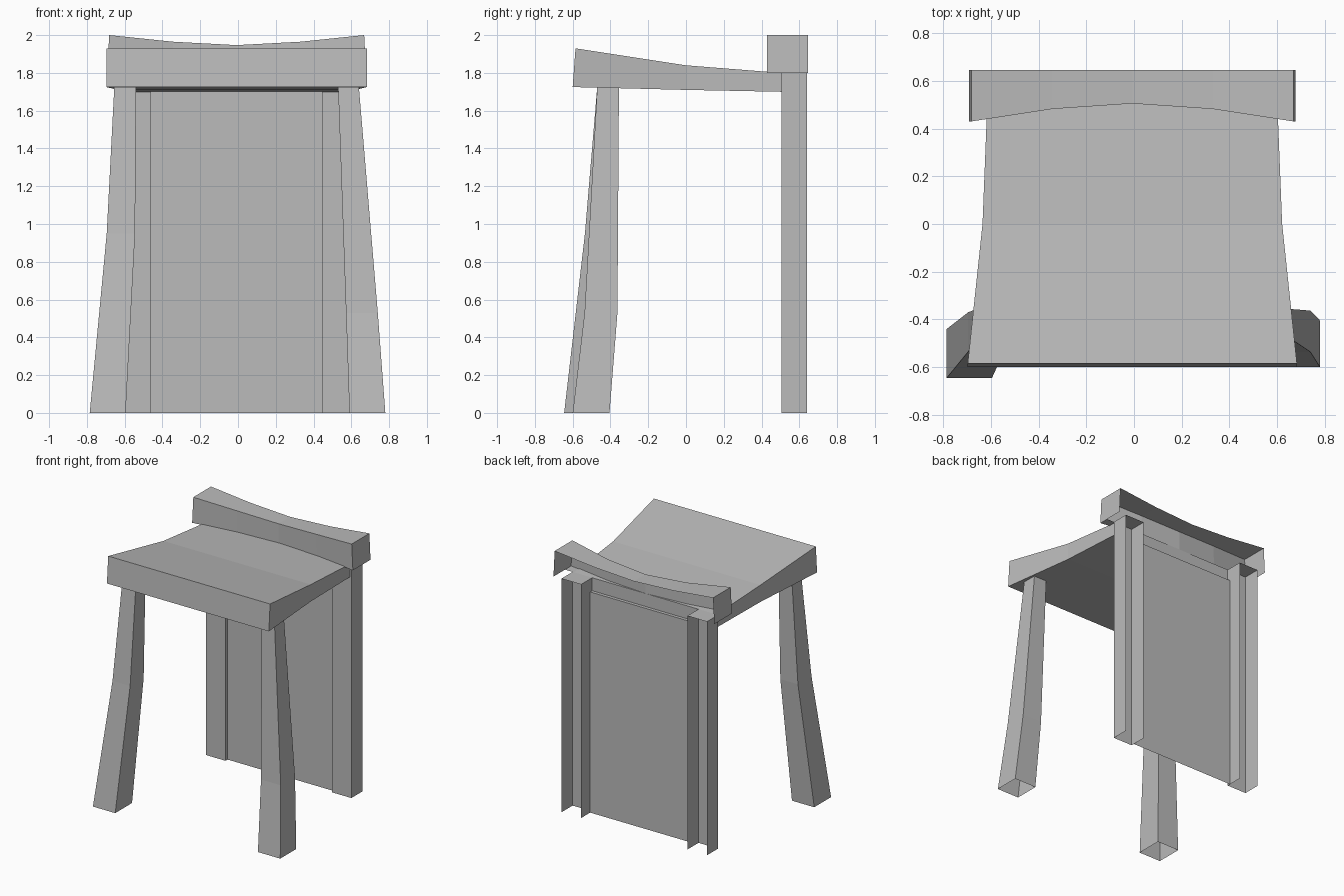
import bpy

cube = bpy.data.objects.get("Cube")
if cube:
    bpy.data.objects.remove(cube, do_unlink=True)

# One plain grey for every part
grey = bpy.data.materials.new("plain_grey")
grey.use_nodes = True
COLOUR = (0.5, 0.5, 0.5, 1)
grey.diffuse_color = COLOUR
grey.node_tree.nodes["Principled BSDF"].inputs["Base Color"].default_value = COLOUR

MID = -0.007  # centre line of seat, rail and posts


def build(name, verts, faces):
    mesh = bpy.data.meshes.new(name)
    mesh.from_pydata(verts, [], faces)
    mesh.materials.append(grey)
    obj = bpy.data.objects.new(name, mesh)
    bpy.context.collection.objects.link(obj)
    return obj


def loft(name, rings, closed=True, first_cap=False, last_cap=False):
    """Skin equal-sized rings of points with quads."""
    n = len(rings[0])
    verts = [p for ring in rings for p in ring]
    faces = []
    for r in range(len(rings) - 1):
        for i in range(n if closed else n - 1):
            j = (i + 1) % n
            faces.append((r * n + i, r * n + j, (r + 1) * n + j, (r + 1) * n + i))
    if first_cap:
        faces.append(tuple(reversed(range(n))))
    if last_cap:
        faces.append(tuple(range(len(verts) - n, len(verts))))
    return build(name, verts, faces)


# Seat: stations from front to back (half width, bottom y, top y, bottom z, top z)
stations = [(0.69, -0.6, -0.585, 1.725, 1.93),
            (0.628, 0, 0, 1.71, 1.84),
            (0.608, 0.505, 0.505, 1.70, 1.80)]
loft("seat", [[(MID - w, yb, zb), (MID + w, yb, zb), (MID + w, yt, zt), (MID - w, yt, zt)]
              for w, yb, yt, zb, zt in stations], first_cap=True, last_cap=True)

# Back rail: bowed front and dipped top, open at the rear
curve = [(-1, 0.43, 2.0), (-0.5, 0.482, 1.965), (0, 0.505, 1.947),
         (0.5, 0.482, 1.965), (1, 0.43, 2.0)]
rail = [[(MID + 0.685 * t, 0.505, 1.80), (MID + 0.685 * t, y, 1.80),
         (MID + 0.675 * t, y, z), (MID + 0.675 * t, 0.645, z)] for t, y, z in curve]
loft("back_rail", rail, closed=False)
for side, ring in (("right", rail[0]), ("left", rail[-1])):
    x = ring[0][0]
    build("rail_end_" + side, [(x, 0.645, 1.80)] + ring[1:], [(0, 1, 2, 3)])

# Back posts: channels open at the rear, capped on top
for side, s in (("right", -1), ("left", 1)):
    a, b = MID + s * 0.453, MID + s * 0.62
    loft("back_post_" + side,
         [[(a, 0.64, z), (a, 0.505, z), (b, 0.505, z), (b, 0.64, z)] for z in (0, 1.80)],
         closed=False, last_cap=True)

# Back panel with a small ledge meeting the seat
loft("back_panel", [[(MID + s * 0.453, y, z) for y, z in ((0.53, 0), (0.53, 1.70), (0.505, 1.70))]
                    for s in (-1, 1)], closed=False)

# Front legs: splayed hollow legs (x min, x max, y front, y back, z)
legs = {"front_leg_right": [(-0.785, -0.595, -0.645, -0.44, 0),
                            (-0.695, -0.545, -0.535, -0.37, 0.95),
                            (-0.655, -0.54, -0.47, -0.355, 1.725)],
        "front_leg_left": [(0.59, 0.78, -0.6, -0.405, 0),
                           (0.572, 0.74, -0.537, -0.363, 0.53),
                           (0.53, 0.64, -0.47, -0.355, 1.725)]}
for name, rows in legs.items():
    loft(name, [[(x0, y0, z), (x1, y0, z), (x1, y1, z), (x0, y1, z)]
                for x0, x1, y0, y1, z in rows])
